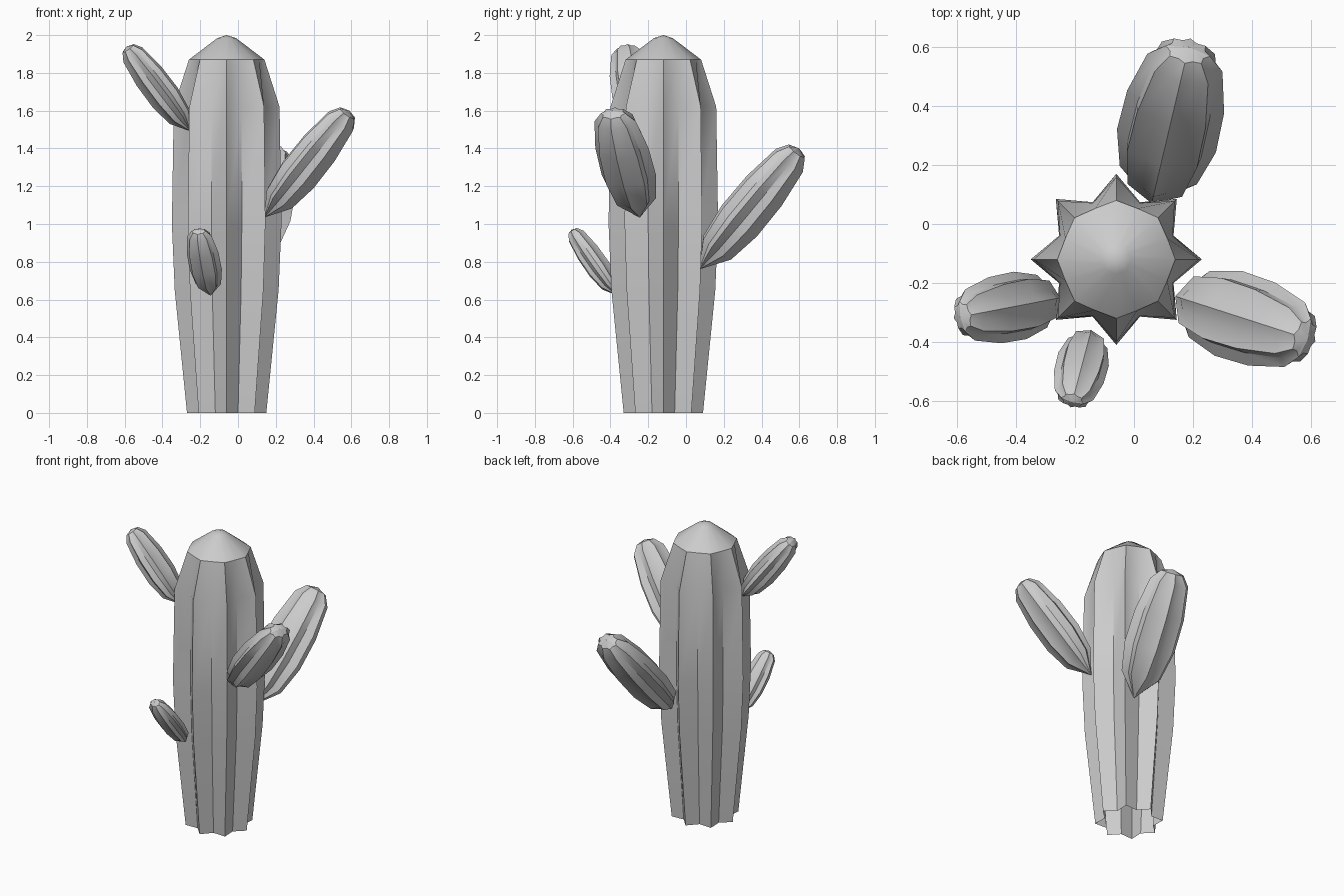
import bpy, bmesh, math
from mathutils import Vector

cube = bpy.data.objects.get("Cube")
if cube:
    bpy.data.objects.remove(cube, do_unlink=True)

skin = bpy.data.materials.new("plain_grey")
skin.use_nodes = True
skin.diffuse_color = (0.6, 0.6, 0.6, 1)
skin.node_tree.nodes["Principled BSDF"].inputs["Base Color"].default_value = (0.6, 0.6, 0.6, 1)

RIBS = 8


def ribbed_body(name, profile, base, tip, wide, deep):
    """Loft eight-rib star rings from base to tip.
    profile rows: height share, ridge radius, valley radius; radius 0 closes to a point."""
    base, tip = Vector(base), Vector(tip)
    axis = tip - base
    flat = Vector((axis.x, axis.y, 0))
    side = Vector((0, 0, 1)).cross(flat).normalized() if flat.length > 0.01 else Vector((1, 0, 0))
    out = axis.normalized().cross(side)
    bm = bmesh.new()
    rings = []
    for height, ridge, valley in profile:
        centre = base + axis * height
        if ridge == 0:
            rings.append([bm.verts.new(centre)])
            continue
        ring = []
        for i in range(RIBS * 2):
            a = math.pi * i / RIBS
            r = valley if i % 2 else ridge
            ring.append(bm.verts.new(centre + side * (r * wide * math.cos(a))
                                     + out * (r * deep * math.sin(a))))
        rings.append(ring)
    for low, high in zip(rings, rings[1:]):
        for i in range(RIBS * 2):
            j = (i + 1) % (RIBS * 2)
            if len(low) == 1:
                bm.faces.new((low[0], high[j], high[i]))
            elif len(high) == 1:
                bm.faces.new((low[i], low[j], high[0]))
            else:
                bm.faces.new((low[i], low[j], high[j], high[i]))
    bmesh.ops.recalc_face_normals(bm, faces=bm.faces)
    mesh = bpy.data.meshes.new(name)
    bm.to_mesh(mesh)
    bm.free()
    mesh.materials.append(skin)
    ob = bpy.data.objects.new(name, mesh)
    bpy.context.collection.objects.link(ob)
    bpy.ops.object.select_all(action='DESELECT')
    ob.select_set(True)
    bpy.context.view_layer.objects.active = ob
    bpy.ops.object.shade_smooth_by_angle(angle=math.radians(30))
    return ob


# Trunk: open underneath, ribs fading into a rounded cap
trunk_profile = [(0, .21, .157), (.325, .275, .2), (.5, .29, .21), (.81, .28, .207),
                 (.935, .2, .187), (.992, .05, .047), (1, 0, 0)]
ribbed_body("trunk", trunk_profile, (-.06, -.12, 0), (-.06, -.12, 2), 1, 1)

# Arms: flattened ribbed pods, pointed where they meet the trunk
arm_profile = [(0, 0, 0), (.18, .78, .62), (.4, 1, .8), (.65, .98, .79),
               (.9, .76, .64), (.975, .45, .36), (1, 0, 0)]
arms = {
    "left_arm": ((.14, -.245, 1.035), (.59, -.39, 1.6)),
    "back_arm": ((.06, .07, .76), (.185, .6, 1.4)),
    "right_arm": ((-.25, -.25, 1.49), (-.59, -.315, 1.94)),
    "front_arm": ((-.145, -.36, .62), (-.21, -.605, .97)),
}
for name, (base, tip) in arms.items():
    length = (Vector(tip) - Vector(base)).length
    ribbed_body(name, arm_profile, base, tip, length * .205, length * .15)
